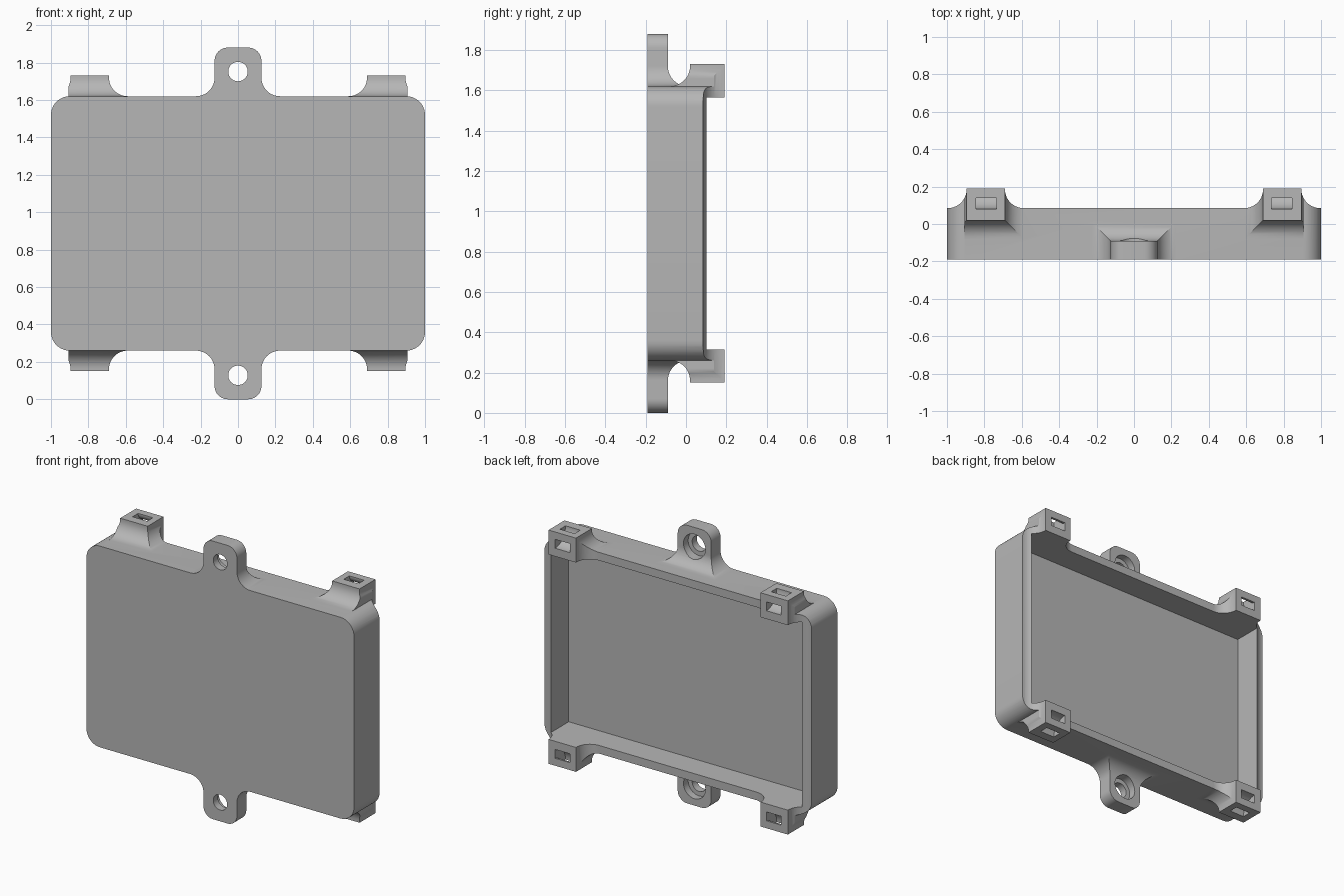
import bpy, bmesh
from math import sin, cos, pi

cube = bpy.data.objects.get("Cube")
if cube:
    bpy.data.objects.remove(cube, do_unlink=True)

MID = 0.94            # mid height, the model mirrors about it
FRONT, RIM, BACK = -0.19, 0.085, 0.19
FLOOR = -0.09         # cavity floor and rear of the lugs
TOP = 1.62            # top of the case
R = 0.1               # fillet radius

grey = bpy.data.materials.new("grey_plastic")
grey.use_nodes = True
grey.diffuse_color = (0.47, 0.47, 0.47, 1)
grey.node_tree.nodes["Principled BSDF"].inputs["Base Color"].default_value = (0.47, 0.47, 0.47, 1)


def solid(name, rings, flip_x=False, flip_z=False):
    """Closed solid through a list of matching rings, optionally mirrored."""
    bm = bmesh.new()
    loops = [[bm.verts.new((-x if flip_x else x, y, 2 * MID - z if flip_z else z))
              for x, y, z in ring] for ring in rings]
    n = len(loops[0])
    for a, b in zip(loops, loops[1:]):
        for i in range(n):
            j = (i + 1) % n
            bm.faces.new((a[i], a[j], b[j], b[i]))
    bm.faces.new(loops[0])
    bm.faces.new(loops[-1])
    bmesh.ops.recalc_face_normals(bm, faces=bm.faces)
    mesh = bpy.data.meshes.new(name)
    bm.to_mesh(mesh)
    bm.free()
    mesh.materials.append(grey)
    ob = bpy.data.objects.new(name, mesh)
    bpy.context.collection.objects.link(ob)
    return ob


def arc(cx, cy, r, start, end, steps=10):
    return [(cx + r * cos(start + (end - start) * i / steps),
             cy + r * sin(start + (end - start) * i / steps)) for i in range(steps + 1)]


def along_y(points, y0, y1):
    return [[(x, y, z) for x, z in points] for y in (y0, y1)]


def along_z(points, z0, z1):
    return [[(x, y, z) for x, y in points] for z in (z0, z1)]


def rounded(half, z0, z1, r):
    return (arc(half - r, z1 - r, r, 0, pi / 2) + arc(r - half, z1 - r, r, pi / 2, pi)
            + arc(r - half, z0 + r, r, pi, 1.5 * pi) + arc(half - r, z0 + r, r, 1.5 * pi, 2 * pi))


def flare(steps=12):
    """Height and outward offset pairs of a concave foot."""
    pairs = [(-0.04, R)]
    for i in range(steps + 1):
        a = pi / 2 * i / steps
        pairs.append((R * (1 - cos(a)), R * (1 - sin(a))))
    return pairs


def rect(x0, x1, y0, y1, z):
    return [(x0, y0, z), (x1, y0, z), (x1, y1, z), (x0, y1, z)]


def combine(target, other, operation):
    mod = target.modifiers.new(operation, 'BOOLEAN')
    mod.operation = operation
    mod.solver = 'EXACT'
    mod.object = other
    bpy.context.view_layer.objects.active = target
    bpy.ops.object.modifier_apply(modifier=mod.name)
    bpy.data.objects.remove(other, do_unlink=True)


# Case block with rounded corners
case = solid("enclosure", along_y(rounded(1, 2 * MID - TOP, TOP, R), FRONT, BACK))

for low in (False, True):
    # Mounting lug and its flared foot
    combine(case, solid("lug", along_y(rounded(0.125, 1.5, 2 * MID, 0.07), FRONT, FLOOR),
                        flip_z=low), 'UNION')
    foot = [rect(-0.125 - d, 0.125 + d, FRONT, FLOOR + d, TOP + h) for h, d in flare()]
    combine(case, solid("lug_foot", foot, flip_z=low), 'UNION')
    # Corner strap blocks with flared feet
    for right in (False, True):
        rings = [rect(0.69 - d, 0.895 + min(d, 0.012), 0.02 - d, BACK, TOP + h)
                 for h, d in flare()]
        rings.append(rect(0.69, 0.895, 0.02, BACK, 1.73))
        combine(case, solid("strap_block", rings, right, low), 'UNION')

# Rear rim cut down between and outside the strap blocks, leaving concave fillets
curve = arc(0.59, BACK - 0.005, R, 0, -pi / 2)
middle = [(0.69, 0.3)] + curve
middle += [(-x, y) for x, y in reversed(middle)]
combine(case, solid("rim_cutter", along_z(middle, -0.2, 2.2)), 'DIFFERENCE')
outer = [(0.895, 0.3)] + arc(0.995, BACK - 0.005, R, pi, 1.5 * pi) + [(1.1, RIM), (1.1, 0.3)]
for right in (False, True):
    combine(case, solid("side_cutter", along_z(outer, -0.2, 2.2), right), 'DIFFERENCE')

# Open cavity
cavity = [(-0.94, 0.315), (0.94, 0.315), (0.94, 1.565), (-0.94, 1.565)]
combine(case, solid("cavity_cutter", along_y(cavity, FLOOR, 0.4)), 'DIFFERENCE')

for low in (False, True):
    # Screw holes with a counterbore at the rear
    for r, y0 in ((0.052, -0.3), (0.082, -0.14)):
        hole = arc(0, 1.752, r, 0, 2 * pi, 40)[:-1]
        combine(case, solid("hole_cutter", along_y(hole, y0, 0.01), flip_z=low), 'DIFFERENCE')
    # Curved strap tunnels from the end face round to the rear face
    tunnel = (arc(BACK, 1.73, 0.11, 0.9 * pi, 1.6 * pi, 20)
              + arc(BACK, 1.73, 0.05, 1.6 * pi, 0.9 * pi, 20))
    for right in (False, True):
        rings = [[(x, y, z) for y, z in tunnel] for x in (0.735, 0.845)]
        combine(case, solid("tunnel_cutter", rings, right, low), 'DIFFERENCE')

# Smooth fillets with crisp edges
bpy.ops.object.select_all(action='DESELECT')
case.select_set(True)
bpy.context.view_layer.objects.active = case
bpy.ops.object.shade_smooth_by_angle(angle=pi / 7)
